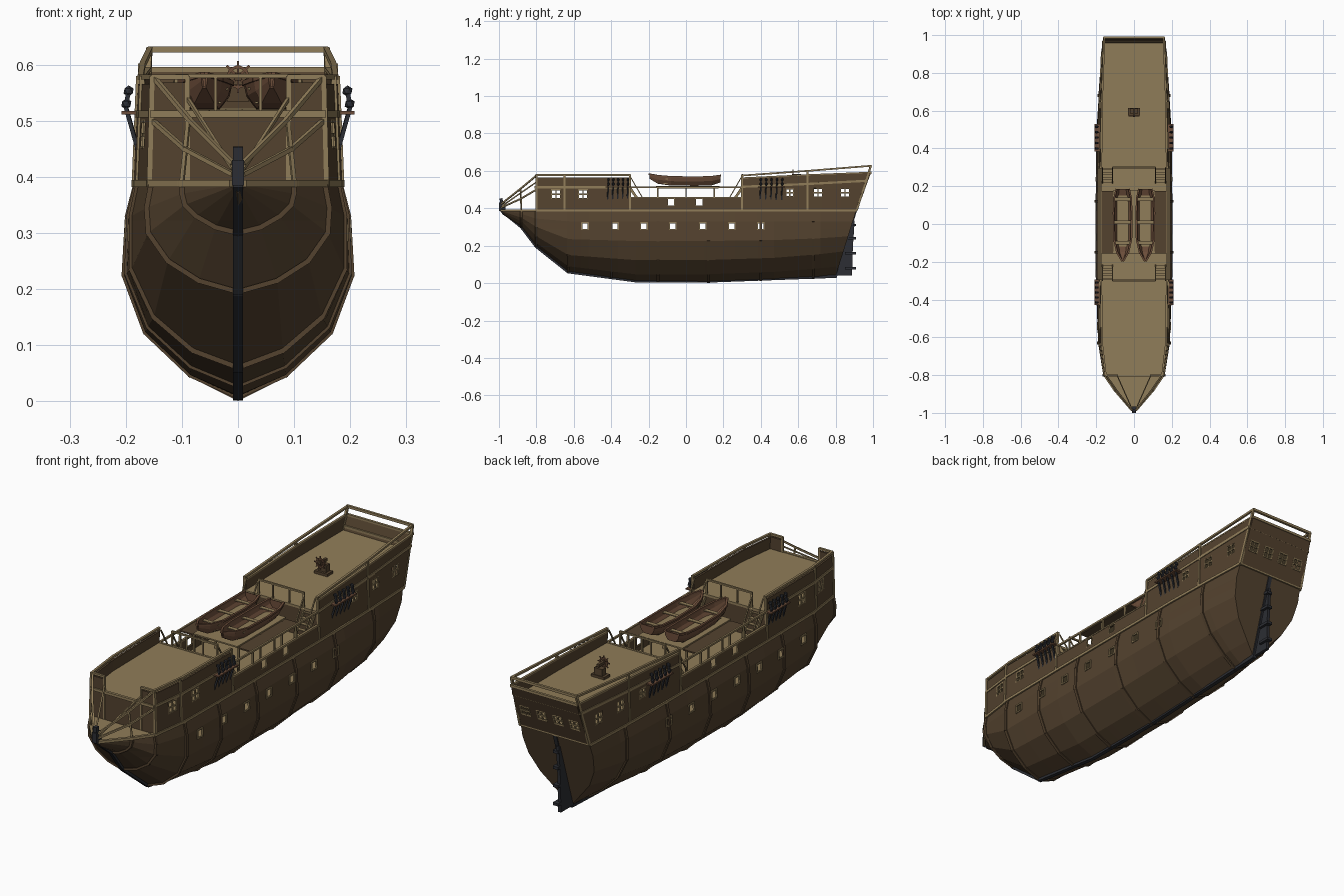
import bpy, bmesh, math
from mathutils import Vector, Matrix

if "Cube" in bpy.data.objects:
    bpy.data.objects.remove(bpy.data.objects["Cube"])

def mat(name, c):
    m = bpy.data.materials.new(name)
    m.diffuse_color = (*c, 1)
    m.use_nodes = True
    m.node_tree.nodes["Principled BSDF"].inputs["Base Color"].default_value = m.diffuse_color
    return m
BROWN = mat("dark_planks", (.088, .055, .028))
TAN = mat("light_planks", (.28, .205, .1))
IRON = mat("iron", (.025, .027, .033))
RED = mat("red_wood", (.15, .075, .042))

def finish(bm, name, m, solid=0, offset=0):
    me = bpy.data.meshes.new(name)
    bm.to_mesh(me)
    bm.free()
    me.materials.append(m)
    ob = bpy.data.objects.new(name, me)
    bpy.context.collection.objects.link(ob)
    if solid:
        s = ob.modifiers.new("thickness", 'SOLIDIFY')
        s.thickness, s.offset = solid, offset
    return ob

def bar(bm, p, q, w, h):
    p, q = Vector(p), Vector(q)
    d = q - p
    M = Matrix.Translation((p + q) / 2) @ d.to_track_quat('X', 'Z').to_matrix().to_4x4()
    bmesh.ops.create_cube(bm, size=1, matrix=M @ Matrix.Diagonal((d.length + w * .4, w, h, 1)))

def path(bm, pts, w, h, mirror=True):
    for s in ((1, -1) if mirror else (1,)):
        for a, b in zip(pts, pts[1:]):
            bar(bm, (a[0] * s, a[1], a[2]), (b[0] * s, b[1], b[2]), w, h)

def box(bm, x, y, z):
    M = Matrix.Translation([sum(a) / 2 for a in (x, y, z)])
    bmesh.ops.create_cube(bm, size=1, matrix=M @ Matrix.Diagonal([a[1] - a[0] for a in (x, y, z)] + [1]))

def loft(bm, rings):
    vs = [[bm.verts.new(p) for p in r] for r in rings]
    for a, b in zip(vs, vs[1:]):
        for i in range(len(a) - 1):
            bm.faces.new((a[i], a[i + 1], b[i + 1], b[i]))
    return vs

def cut_windows(bm, wins, axis):
    # slice along window borders, then remove the panes
    for c, z, w in wins:
        for co, k in ((c - w / 2, axis), (c + w / 2, axis), (z - w / 2, 2), (z + w / 2, 2)):
            n = [0, 0, 0]
            n[k] = 1
            bmesh.ops.bisect_plane(bm, geom=bm.verts[:] + bm.edges[:] + bm.faces[:], dist=1e-6,
                                   plane_co=[co * v for v in n], plane_no=n)
    gone = [f for f in bm.faces for c, z, w in wins
            if abs(f.calc_center_median()[axis] - c) < w / 2 and abs(f.calc_center_median().z - z) < w / 2]
    bmesh.ops.delete(bm, geom=list(set(gone)), context='FACES')

def section(secs, y):
    for (ya, a), (yb, b) in zip(secs, secs[1:]):
        if y <= yb:
            t = (y - ya) / (yb - ya)
            return [(p[0] + (q[0] - p[0]) * t, p[1] + (q[1] - p[1]) * t) for p, q in zip(a, b)]
    return secs[-1][1]

def half(secs, y, z):
    pts = section(secs, y)
    for a, b in zip(pts, pts[1:]):
        if z <= b[1]:
            return a[0] + (b[0] - a[0]) * (z - a[1]) / (b[1] - a[1])
    return pts[-1][0]

# hull cross-sections: y, (x, z) from keel to deck edge
MID = [(.085, .047), (.165, .123), (.203, .225), (.197, .33), (.182, .388)]
HULL = [(-.985, [(0, .37), (.004, .375), (.006, .38), (.008, .384), (.009, .386), (.01, .388)]),
        (-.88, [(0, .3), (.04, .31), (.075, .33), (.095, .35), (.1, .37), (.1, .388)]),
        (-.8, [(0, .195), (.07, .215), (.125, .25), (.16, .3), (.163, .345), (.155, .388)]),
        (-.63, [(0, .06), (.08, .09), (.15, .15), (.19, .235), (.19, .33), (.178, .388)]),
        (-.27, [(0, .01)] + MID), (.1, [(0, .005)] + MID),
        (.47, [(0, .018), (.08, .06), (.16, .135), (.2, .23), (.195, .33), (.182, .388)]),
        (.72, [(0, .03), (.065, .08), (.14, .155), (.184, .24), (.186, .33), (.175, .388)]),
        (.86, [(0, .035), (.05, .09), (.12, .17), (.16, .25), (.172, .33), (.167, .388)])]
PORTS = [(y, .305, .035) for y in (-.54, -.38, -.225, -.07, .09, .245, .4)]
bm = bmesh.new()
rings = []
for i, (y, pts) in enumerate(HULL):
    r = [(x, .8 + .11 * (z - .035) / .353 if i == len(HULL) - 1 else y, z) for x, z in pts]
    rings.append([(-x, yy, z) for x, yy, z in reversed(r[1:])] + r)
vs = loft(bm, rings)
bm.faces.new(vs[-1])
bmesh.ops.recalc_face_normals(bm, faces=bm.faces[:])
cut_windows(bm, PORTS, 1)
finish(bm, "hull", BROWN, .006, -1)

# upper sides: y, bottom and top of each panel
FORE = [(-.8, [(.155, .388), (.15, .565)]), (-.63, [(.178, .388), (.17, .565)]), (-.3, [(.182, .388), (.174, .565)])]
WAIST = [(-.3, [(.182, .388), (.179, .457)]), (.3, [(.182, .388), (.179, .457)])]
AFT = [(.3, [(.182, .388), (.174, .56)]), (.65, [(.177, .388), (.17, .577)]), (.91, [(.167, .388), (.16, .59)])]
W_F = [(-.695, .475, .048), (-.55, .475, .048)]
W_W = [(-.08, .432, .04), (.07, .432, .04)]
W_A = [(.555, .483, .04), (.705, .483, .048), (.85, .483, .048)]
for name, secs, wins in (("forecastle", FORE, W_F), ("waist", WAIST, W_W), ("quarterdeck", AFT, W_A)):
    for s in (-1, 1):
        bm = bmesh.new()
        loft(bm, [[(x * s, y + (.075 if y == .91 and k else 0), z) for k, (x, z) in enumerate(p)] for y, p in secs])
        cut_windows(bm, wins, 1)
        finish(bm, name + "_side", BROWN, .008)

# stern panel with windows
bm = bmesh.new()
loft(bm, [[(-.167, .91, .388), (.167, .91, .388)], [(-.16, .985, .59), (.16, .985, .59)]])
W_S = [(x, .475, .042) for x in (-.12, -.04, .04, .12)]
cut_windows(bm, W_S, 0)
finish(bm, "stern_panel", BROWN, .008)

# window frames
bm = bmesh.new()
def frame(pt, c, z, w, cross):
    h = w / 2
    for k in ((-h, 0, h) if cross else (-h, h)):
        bar(bm, pt(c - h, z + k), pt(c + h, z + k), .006, .006)
        bar(bm, pt(c + k, z - h), pt(c + k, z + h), .006, .006)
for secs, wins, cross in ((HULL, PORTS, 0), (FORE, W_F, 1), (WAIST, W_W, 0), (AFT, W_A, 1)):
    for s in (-1, 1):
        for c, z, w in wins:
            frame(lambda y, zz: (s * (half(secs, y, zz) + .001), y, zz), c, z, w, cross)
for c, z, w in W_S:
    frame(lambda x, zz: (x, .912 + .075 * (zz - .388) / .202, zz), c, z, w, 1)
finish(bm, "window_frames", TAN)

# hull ribs
bm = bmesh.new()
for y in (-.88, -.8, -.63, -.4, -.15, .12, .4, .68):
    path(bm, [(x, y, z) for x, z in section(HULL, y)], .014, .009)
finish(bm, "hull_ribs", BROWN)

# keel, stem and rudder
bm = bmesh.new()
path(bm, [(0, -.988, .45), (0, -.985, .385), (0, -.88, .3), (0, -.8, .195), (0, -.63, .06), (0, -.27, .012),
          (0, .1, .01), (0, .8, .036), (0, .905, .385)], .018, .016, False)
box(bm, (-.011, .011), (-1, -.965), (.385, .43))
for z in (.08, .16, .24, .31):
    box(bm, (-.013, .013), (.85, .908), (z - .006, z + .006))
finish(bm, "keel_and_stem", IRON)
bm = bmesh.new()
loft(bm, [[(-.006, y, z) for y, z in ((.8, .04), (.888, .04))], [(-.006, .845, .19), (-.006, .892, .19)],
          [(-.006, .89, .335), (-.006, .902, .335)]])
finish(bm, "rudder", IRON, .014)

# decks
def deck(name, outline, m=TAN):
    bm = bmesh.new()
    bm.faces.new([bm.verts.new(p) for p in outline] + [bm.verts.new((-x, y, z)) for x, y, z in reversed(outline)])
    finish(bm, name, m, .006)
deck("main_deck", [(p[-1][0], y, .388) for y, p in HULL[:-1]] + [(.167, .908, .388)])
deck("gun_deck", [(half(HULL, y, .26) - .004, y, .26) for y in (-.8, -.63, -.27, .1, .47, .72, .84)])
deck("forecastle_deck", [(half(FORE, y, .512), y, .512) for y in (-.8, -.63, -.3)])
deck("quarterdeck", [(half(AFT, y, .515), y, .512 + (y - .3) * .03) for y in (.3, .65)] + [(.162, .957, .53)])
deck("boat_platform", [(.108, -.16, .515), (.108, .18, .515)])
bm = bmesh.new()
for s in (-1, 1):
    box(bm, sorted((s * .108, s * .172)), (-.155, .175), (.506, .512))
finish(bm, "side_gangways", BROWN)

# bulkheads
bm = bmesh.new()
for y, w in ((-.8, .154), (-.3, .178), (.3, .178)):
    box(bm, (-w, w), (y - .004, y + .004), (.388, .512))
for s in (-1, 1):
    box(bm, sorted((s * .09, s * .152)), (-.804, -.796), (.512, .568))
finish(bm, "bulkheads", BROWN)

# beams, rails and posts
bm = bmesh.new()
path(bm, [(p[-1][0] + .002, y, .388) for y, p in HULL[:-1]] + [(.169, .91, .388)], .012, .012)
path(bm, [(half(FORE, y, .512) + .003, y, .512) for y in (-.8, -.63, -.3)], .01, .012)
path(bm, [(.179, .3, .515), (.174, .65, .53), (.164, .966, .547)], .01, .012)
path(bm, [(.09, -.8, .578), (.15, -.8, .578), (.17, -.63, .578), (.174, -.3, .578)], .01, .009)
path(bm, [(.174, .3, .575), (.17, .65, .6), (.157, .988, .627)], .01, .009)
path(bm, [(.174, .3, .562), (.17, .65, .579), (.16, .985, .592)], .01, .006)
path(bm, [(.176, -.3, .512), (.176, .3, .512)], .008, .008)
path(bm, [(.18, -.3, .457), (.18, .3, .457)], .01, .006)
for y, z, x in ((.91, .39, .167), (.966, .547, .163), (.985, .59, .16), (.987, .627, .158)):
    bar(bm, (-x, y, z), (x, y, z), .011, .011)
for y, top in ((-.8, .578), (-.65, .578), (-.3, .578), (.3, .575), (.65, .6)):
    secs = FORE if y < 0 else AFT
    path(bm, [(half(secs, y, .39) + .003, y, .39), (half(secs, y, .56) + .003, y, top)], .01, .009)
path(bm, [(.168, .913, .39), (.158, .988, .627)], .01, .01)
for y in (-.15, 0, .15):
    path(bm, [(.179, y, .39), (.176, y, .512)], .008, .008)
    path(bm, [(.108, y, .39), (.108, y, .512)], .008, .008)
bar(bm, (-.154, -.804, .512), (.154, -.804, .512), .012, .012)
for y in (-.3, .3):
    bar(bm, (-.178, y, .512), (.178, y, .512), .01, .01)
    bar(bm, (-.11, y, .58), (.11, y, .58), .008, .007)
    path(bm, [(.11, y, .512), (.11, y, .58)], .007, .007)
    path(bm, [(.04, y, .512), (.04, y, .58)], .006, .006)
path(bm, [(.09, -.8, .39), (.09, -.8, .578)], .009, .009)
finish(bm, "rails_and_beams", TAN)

# bow rails
bm = bmesh.new()
path(bm, [(.148, -.8, .575), (.085, -.89, .5), (.01, -.985, .425)], .008, .008)
path(bm, [(.152, -.8, .5), (.095, -.885, .45), (.01, -.985, .405)], .008, .008)
path(bm, [(.09, -.8, .54), (.01, -.98, .415)], .006, .006)
path(bm, [(.1, -.88, .39), (.088, -.885, .505)], .007, .007)
finish(bm, "bow_rails", TAN)

# stairs from the waist to both decks
bm = bmesh.new()
for s in (-1, 1):
    for x in (.113, .167):
        path(bm, [(x, s * .3, .51), (x, s * .22, .392)], .005, .014)
        path(bm, [(x, s * .298, .57), (x, s * .235, .46), (x, s * .228, .395)], .005, .005)
    for i in range(6):
        y, z = s * (.295 - i * .0135), .5 - i * .02
        for k in (-1, 1):
            box(bm, sorted((k * .113, k * .167)), (y - .008, y + .008), (z - .002, z + .002))
finish(bm, "stairs", TAN)

# shroud boards with iron straps and deadeyes
boards, iron = bmesh.new(), bmesh.new()
for y0, y1 in ((-.43, -.295), (.385, .53)):
    for s in (-1, 1):
        box(boards, sorted((s * .172, s * .208)), (y0, y1), (.511, .517))
        for i in range(5):
            y = y0 + .015 + i * (y1 - y0 - .03) / 4
            bar(iron, (s * .2, y, .525), (s * .178, y - .004, .447), .007, .007)
            for x, z in ((.199, .53), (.195, .553)):
                bmesh.ops.create_icosphere(iron, subdivisions=1, radius=.01,
                    matrix=Matrix.Translation((s * x, y, z)) @ Matrix.Diagonal((1, .7, 1, 1)))
            bar(iron, (s * .199, y, .53), (s * .195, y, .553), .008, .008)
finish(boards, "shroud_boards", RED)
finish(iron, "deadeyes", IRON)

# two ship's boats with floor and benches
for cx in (-.06, .06):
    bm, wood = bmesh.new(), bmesh.new()
    rings = []
    for y, w, zb, zt in ((-.195, .004, .56, .582), (-.15, .03, .533, .574), (-.08, .046, .523, .568),
                         (.06, .048, .522, .566), (.14, .044, .525, .569), (.183, .034, .54, .575)):
        r = [(w * .55, zb), (w * .9, (zb + zt) / 2), (w, zt)]
        rings.append([(cx - x, y, z) for x, z in reversed(r)] + [(cx + x, y, z) for x, z in r])
    vs = loft(bm, rings)
    bm.faces.new(vs[-1])
    for k in (0, -1):
        for a, b in zip(rings, rings[1:]):
            bar(bm, a[k], b[k], .007, .006)
    finish(bm, "small_boat", RED, .004)
    box(wood, (cx - .03, cx + .03), (-.12, .15), (.531, .534))
    for y in (-.1, .01, .13):
        box(wood, (cx - .042, cx + .042), (y - .009, y + .009), (.555, .559))
    finish(wood, "boat_benches", TAN)

# steering wheel on its stand
bm = bmesh.new()
box(bm, (-.032, .032), (.575, .615), (.515, .535))
box(bm, (-.02, .02), (.585, .612), (.535, .565))
bar(bm, (0, .568, .578), (0, .612, .578), .012, .012)
finish(bm, "wheel_stand", BROWN)
bm = bmesh.new()
for i in range(8):
    a, b = i * math.pi / 4, (i + 1) * math.pi / 4
    p = lambda t, r: (r * math.cos(t), .572, .578 + r * math.sin(t))
    bar(bm, p(a, .019), p(b, .019), .006, .005)
    bar(bm, p(a, 0), p(a, .028), .004, .004)
finish(bm, "steering_wheel", RED)
